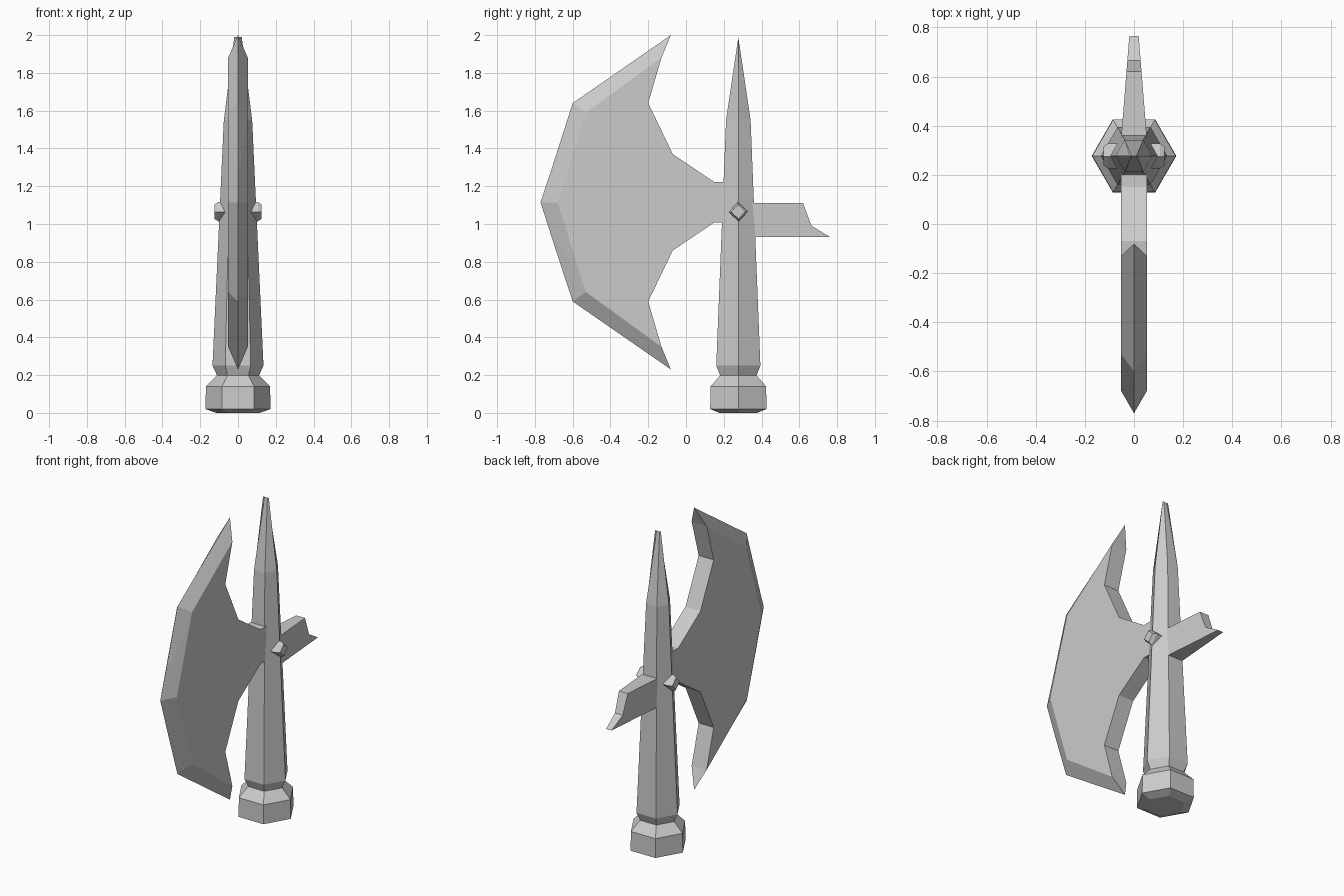
import bpy, bmesh
from math import cos, sin, pi

if "Cube" in bpy.data.objects:
    bpy.data.objects.remove(bpy.data.objects["Cube"], do_unlink=True)

grey = bpy.data.materials.new("plain_grey")
grey.use_nodes = True
grey.diffuse_color = (0.6, 0.6, 0.6, 1)
grey.node_tree.nodes["Principled BSDF"].inputs["Base Color"].default_value = (0.6, 0.6, 0.6, 1)

HANDLE_Y = 0.277
MID_Z = 1.115


def finish(name, bm):
    """Weld, orient and store a flat shaded part."""
    bmesh.ops.remove_doubles(bm, verts=bm.verts, dist=0.0005)
    bmesh.ops.recalc_face_normals(bm, faces=bm.faces)
    mesh = bpy.data.meshes.new(name)
    bm.to_mesh(mesh)
    bm.free()
    mesh.materials.append(grey)
    obj = bpy.data.objects.new(name, mesh)
    bpy.context.collection.objects.link(obj)
    return obj


def loft(name, rings):
    """Skin a list of equal length point rings and cap both ends."""
    bm = bmesh.new()
    loops = [[bm.verts.new(p) for p in ring] for ring in rings]
    n = len(loops[0])
    for a, b in zip(loops, loops[1:]):
        for i in range(n):
            j = (i + 1) % n
            bm.faces.new((a[i], a[j], b[j], b[i]))
    bm.faces.new(loops[0][::-1])
    bm.faces.new(loops[-1])
    return finish(name, bm)


def hexagon(r, z, depth=1.0):
    return [(r * cos(k * pi / 3), HANDLE_Y + depth * r * sin(k * pi / 3), z)
            for k in range(6)]


# Six sided handle, narrowing to a chisel tip
loft("handle", [hexagon(0.11, 0.18), hexagon(0.112, 0.2), hexagon(0.135, 0.25),
                hexagon(0.075, 1.55), hexagon(0.02, 1.99, 0)])

# Pommel
loft("pommel", [hexagon(0.115, 0), hexagon(0.172, 0.02),
                hexagon(0.17, 0.14), hexagon(0.11, 0.2)])

# Diamond studs on both sides
for side, label in ((1, "left"), (-1, "right")):
    loft(label + "_stud",
         [[(side * x, HANDLE_Y + r * cos(k * pi / 2 + 0.05), 1.065 + r * sin(k * pi / 2 + 0.05))
           for k in range(4)]
          for x, r in ((0.05, 0.051), (0.105, 0.051), (0.125, 0.038))])

# Back spike, tapering in width toward its hooked tip
spike = [(0.29, 1.11), (0.62, 1.11), (0.665, 0.99), (0.765, 0.93), (0.29, 0.93)]
loft("back_spike", [[(s * (0.057 - 0.08 * (y - 0.29)), y, z) for y, z in spike]
                    for s in (-1, 1)])

# Axe blade: flat cheeks, bevelled cutting edge, two nicks in the edge
T = 0.052
TIP, CORNER = (-0.08, 2.0), (-0.6, 1.64)
HORN, SHOULDER = (-0.13, 1.88), (-0.53, 1.59)
NOSE, INNER_NOSE = (-0.77, MID_Z), (-0.68, MID_Z)
back = [HORN, (-0.2, 1.64), (-0.07, 1.37), (0.15, 1.222), (0.28, 1.222)]


def low(p):
    return (p[0], 2 * MID_Z - p[1])


# each nick: edge start, deepest point, edge end
nicks = [[(-0.648, 1.49), (-0.66, 1.35), (-0.725, 1.25)],
         [(-0.669, 0.80), (-0.66, 0.88), (-0.708, 0.92)]]

bm = bmesh.new()
for side in (1, -1):
    def face(*pts):
        bm.faces.new([bm.verts.new((side * x, y, z)) for (y, z), x in pts])

    cheek = [SHOULDER] + back + [low(p) for p in back[::-1]] + [low(SHOULDER), INNER_NOSE]
    face(*[(p, T) for p in cheek])
    for flip, (start, deep, end) in zip((lambda p: p, low), nicks):
        tip, corner, horn, shoulder = map(flip, (TIP, CORNER, HORN, SHOULDER))
        face((tip, 0), (corner, 0), (shoulder, T), (horn, T))
        # bevel split at the nick so every piece stays convex
        face((corner, 0), (start, 0), (deep, 0.021), (shoulder, T))
        face((deep, 0.021), (INNER_NOSE, T), (shoulder, T))
        face((deep, 0.021), (end, 0), (NOSE, 0), (INNER_NOSE, T))
        face((start, 0), (end, 0), (deep, 0.021))
        # back rim
        face((tip, 0), (horn, T), (horn, 0))
        rim = [flip(p) for p in back]
        for a, b in zip(rim, rim[1:]):
            face((a, 0), (a, T), (b, T), (b, 0))
    face((back[-1], 0), (back[-1], T), (low(back[-1]), T), (low(back[-1]), 0))
finish("axe_blade", bm)
